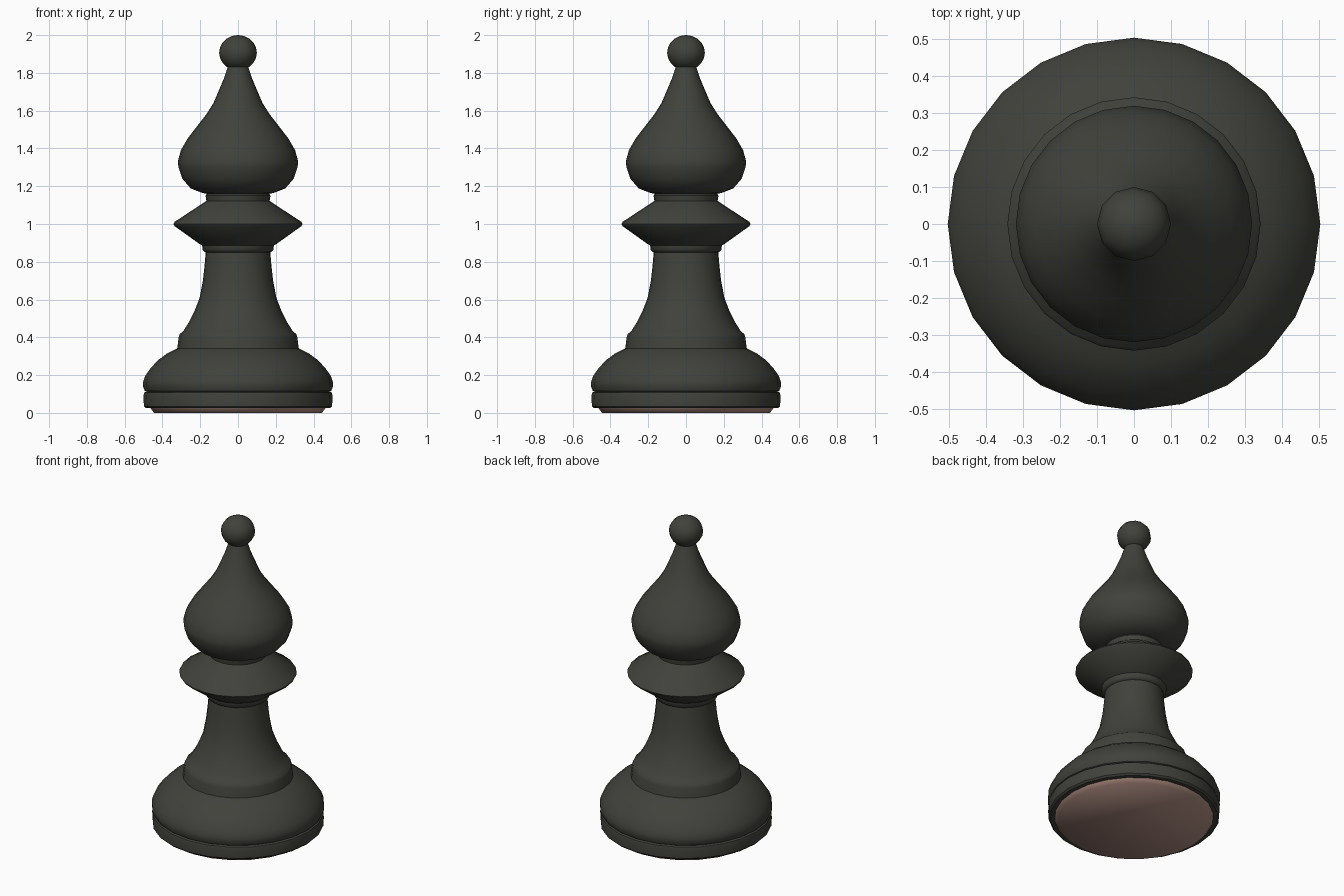
import bpy, bmesh, math

if "Cube" in bpy.data.objects:
    bpy.data.objects.remove(bpy.data.objects["Cube"])


def material(name, color):
    m = bpy.data.materials.new(name)
    m.diffuse_color = (*color, 1)
    m.use_nodes = True
    m.node_tree.nodes["Principled BSDF"].inputs["Base Color"].default_value = m.diffuse_color
    return m


dark = material("dark_wood", (0.053, 0.053, 0.045))
felt = material("brown_felt", (0.42, 0.26, 0.215))


def lathe(name, profile, mat, angle=35, sides=24):
    """Spin a (radius, height) profile around z and cap both ends flat."""
    bm = bmesh.new()
    rings = []
    for r, z in profile:
        rings.append([bm.verts.new((r * math.cos(2 * math.pi * i / sides),
                                    r * math.sin(2 * math.pi * i / sides), z))
                      for i in range(sides)])
    for a, b in zip(rings, rings[1:]):
        for i in range(sides):
            j = (i + 1) % sides
            bm.faces.new((a[i], a[j], b[j], b[i]))
    bm.faces.new(rings[0])
    bm.faces.new(rings[-1])
    bmesh.ops.recalc_face_normals(bm, faces=bm.faces)
    mesh = bpy.data.meshes.new(name)
    bm.to_mesh(mesh)
    bm.free()
    mesh.materials.append(mat)
    ob = bpy.data.objects.new(name, mesh)
    bpy.context.collection.objects.link(ob)
    bpy.ops.object.select_all(action='DESELECT')
    ob.select_set(True)
    bpy.context.view_layer.objects.active = ob
    bpy.ops.object.shade_smooth_by_angle(angle=math.radians(angle))
    return ob


# Felt pad under the base
lathe("felt_pad", [(0.445, 0), (0.464, 0.027)], felt, 120)

# Turned body: foot ring, domed base, step, stem, flared collar, onion head
lathe("body", [
    # foot ring
    (0.46, 0.025), (0.488, 0.025), (0.498, 0.035), (0.501, 0.09), (0.497, 0.107), (0.485, 0.112),
    # domed base
    (0.494, 0.117), (0.503, 0.14), (0.503, 0.162), (0.492, 0.195), (0.464, 0.235),
    (0.425, 0.278), (0.375, 0.315), (0.322, 0.341),
    # step
    (0.314, 0.40), (0.308, 0.418), (0.29, 0.432),
    # stem
    (0.26, 0.48), (0.23, 0.54), (0.203, 0.61), (0.186, 0.70), (0.177, 0.78), (0.171, 0.85),
    # flared collar
    (0.178, 0.853), (0.187, 0.864), (0.19, 0.887), (0.205, 0.895), (0.335, 0.988),
    (0.342, 1.0), (0.335, 1.012), (0.167, 1.122), (0.172, 1.15), (0.165, 1.16),
    # onion head
    (0.19, 1.165), (0.25, 1.188), (0.295, 1.24), (0.315, 1.30), (0.319, 1.328),
    (0.303, 1.39), (0.265, 1.455), (0.215, 1.52), (0.168, 1.58), (0.13, 1.64),
    (0.10, 1.71), (0.075, 1.77), (0.055, 1.83),
], dark)

# Ball finial
n = 10
ball = [(max(0.1 * math.sin(math.pi * k / n), 0.004),
         1.907 - 0.093 * math.cos(math.pi * k / n)) for k in range(n + 1)]
lathe("finial_ball", ball, dark, 60, 12)
